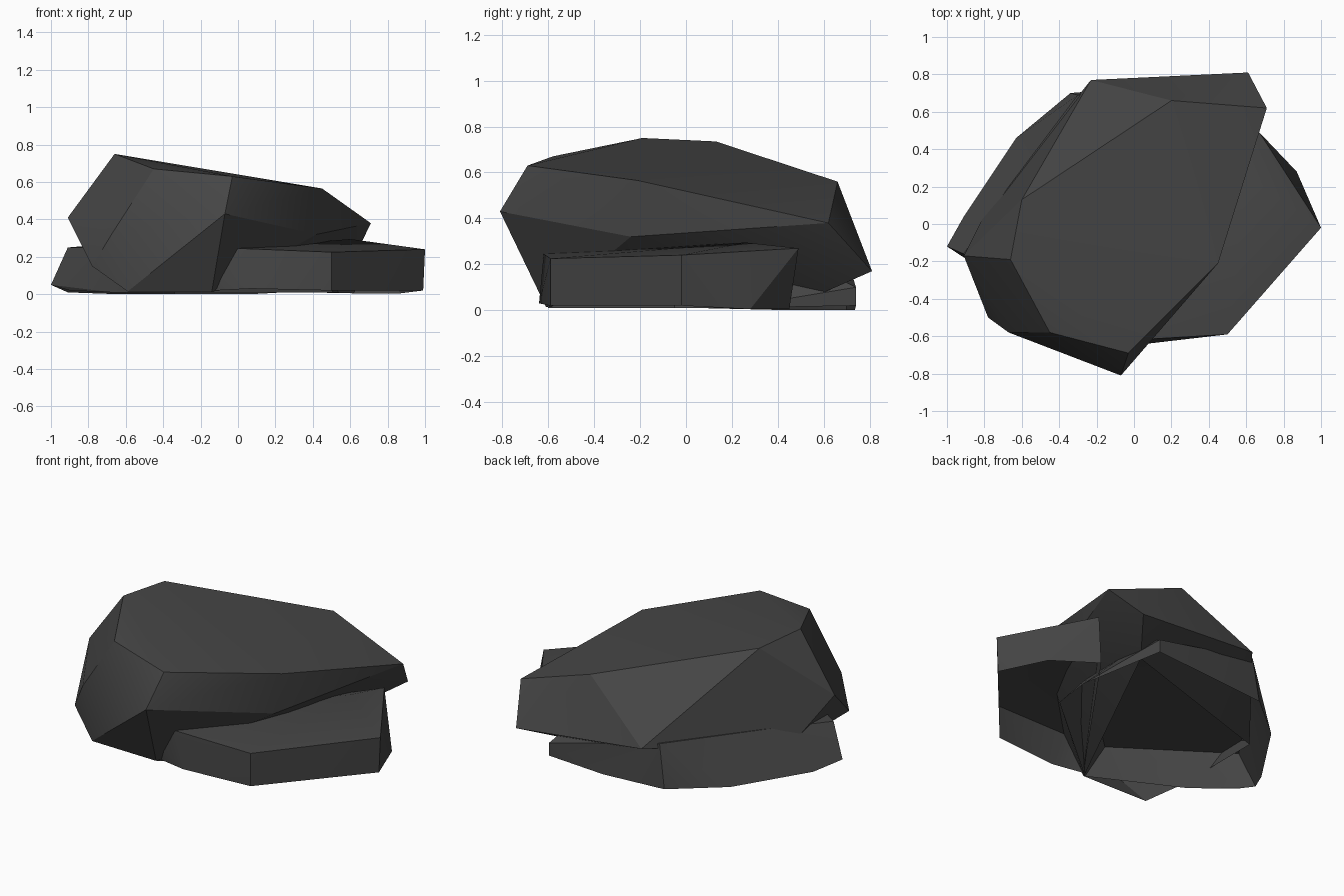
import bpy, bmesh

if "Cube" in bpy.data.objects:
    bpy.data.objects.remove(bpy.data.objects["Cube"])

stone = bpy.data.materials.new("dark_grey_stone")
stone.diffuse_color = (0.06, 0.06, 0.06, 1)
stone.use_nodes = True
stone.node_tree.nodes["Principled BSDF"].inputs["Base Color"].default_value = stone.diffuse_color


def rock(name, points, floor):
    """Faceted rock shell: convex hull of corner points, open underneath."""
    bm = bmesh.new()
    for p in points:
        bm.verts.new(p)
    bmesh.ops.convex_hull(bm, input=bm.verts[:])
    loose = [v for v in bm.verts if not v.link_faces]
    bmesh.ops.delete(bm, geom=loose, context='VERTS')
    bmesh.ops.recalc_face_normals(bm, faces=bm.faces[:])
    bottom = [f for f in bm.faces
              if f.normal.z < -0.7 and all(v.co.z < floor for v in f.verts)]
    bmesh.ops.delete(bm, geom=bottom, context='FACES')
    mesh = bpy.data.meshes.new(name)
    bm.to_mesh(mesh)
    bm.free()
    mesh.materials.append(stone)
    obj = bpy.data.objects.new(name, mesh)
    bpy.context.collection.objects.link(obj)
    return obj


# Large boulder with a sloping flat top
rock("main_boulder", [
    (-.66, -.19, .75), (-.60, .13, .735), (-.45, -.58, .67), (-.03, -.69, .63),
    (.45, -.21, .565), (.20, .66, .56), (.71, .62, .38), (.61, .81, .17),
    (-.23, .77, .25), (-.91, -.17, .41), (-.67, -.58, .33), (-.78, -.50, .15),
    (-.07, -.81, .43), (.42, -.24, .32), (-.59, -.60, .015), (-.14, -.61, .015),
    (.42, .56, .06), (-.78, .09, .15)], 0.2)

# Low slab sticking out on the right
rock("right_slab", [
    (0, -.62, .245), (.50, -.59, .225), (1, -.02, .24), (.67, .49, .27),
    (.60, .26, .295), (.33, .05, .265), (-.12, -.60, .10), (-.12, -.59, .02),
    (.07, -.64, .03), (.50, -.59, .02), (.99, -.02, .02), (.87, .28, .005),
    (.62, .45, .005)], 0.06)

# Low slab on the left and back, running under the boulder
rock("left_slab", [
    (-.91, -.16, .25), (-.67, .20, .27), (-.30, .69, .27), (-.28, -.59, .25),
    (.30, -.05, .25), (.35, .50, .22), (-1, -.12, .05), (-.91, .04, .01),
    (-.63, .46, 0), (-.34, .70, 0), (.06, .735, 0), (.43, .74, .02),
    (.43, .74, .10), (.54, .20, .01), (.51, -.05, .01), (-.14, -.60, .01),
    (-.67, -.33, .01), (-.90, -.17, .02)], 0.06)

# Soft shading across shallow edges, sharp elsewhere
for obj in bpy.data.objects:
    obj.select_set(True)
    bpy.context.view_layer.objects.active = obj
bpy.ops.object.shade_smooth_by_angle(angle=0.4)
